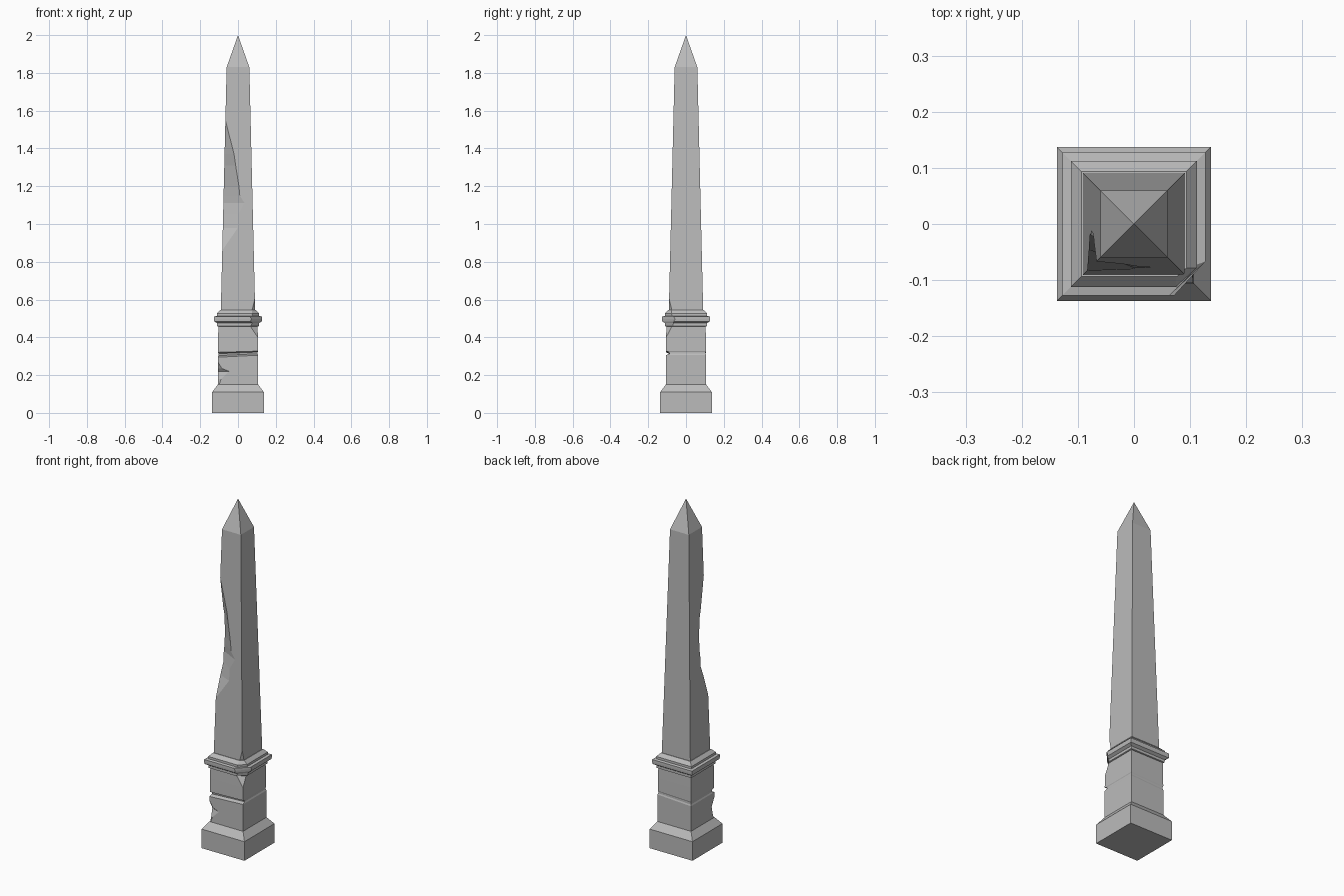
import bpy
import bmesh

cube = bpy.data.objects.get("Cube")
if cube:
    bpy.data.objects.remove(cube, do_unlink=True)

stone = bpy.data.materials.new("grey_stone")
stone.use_nodes = True
stone.diffuse_color = (0.5, 0.5, 0.5, 1)
stone.node_tree.nodes["Principled BSDF"].inputs["Base Color"].default_value = (0.5, 0.5, 0.5, 1)

WHOLE = (0, 0)


def ring(z, h, left=WHOLE, right=WHOLE, inset=0, tilt=0):
    """Square section; left/right are (along front, along side) chips off the front corners."""
    f = -h + inset
    pts = [(-h + left[0], f), (h - right[0], f), (h, f + right[1]),
           (h, h), (-h, h), (-h, f + left[1])]
    return [(x, y, z + tilt * x) for x, y in pts]


def loft(name, sections):
    """Skin a stack of sections into one closed, flat-shaded block."""
    bm = bmesh.new()
    rings = [[bm.verts.new(p) for p in ring(*s)] for s in sections]
    for low, high in zip(rings, rings[1:]):
        for i in range(len(low)):
            j = (i + 1) % len(low)
            bm.faces.new((low[i], low[j], high[j], high[i]))
    bm.faces.new(rings[0][::-1])
    bm.faces.new(rings[-1])
    bmesh.ops.remove_doubles(bm, verts=bm.verts, dist=0.0002)
    bmesh.ops.recalc_face_normals(bm, faces=bm.faces)
    mesh = bpy.data.meshes.new(name)
    bm.to_mesh(mesh)
    bm.free()
    mesh.materials.append(stone)
    obj = bpy.data.objects.new(name, mesh)
    bpy.context.collection.objects.link(obj)


# Base block with sloping top
loft("base", [(0, 0.137), (0.11, 0.137), (0.15, 0.107)])

# Pedestal, cracked across the front, with a chipped lower left corner
loft("pedestal", [
    (0.15, 0.107, (0.008, 0.008)),
    (0.18, 0.107, (0.018, 0.018)),
    (0.22, 0.107, (0.06, 0.026)),
    (0.235, 0.107, (0.022, 0.018)),
    (0.27, 0.107),
    (0.30, 0.107, WHOLE, WHOLE, 0, 0.05),
    (0.308, 0.104, WHOLE, WHOLE, 0.016, 0.05),
    (0.318, 0.104, WHOLE, WHOLE, 0.014, 0.04),
    (0.324, 0.106, WHOLE, WHOLE, 0, 0.03),
    (0.40, 0.105),
    (0.46, 0.104, WHOLE, (0.04, 0.03)),
])

# Stepped cornice, broken at the front left corner of the monument
loft("cornice", [
    (0.458, 0.106, WHOLE, (0.042, 0.032)),
    (0.46, 0.111, WHOLE, (0.046, 0.04)),
    (0.475, 0.111, WHOLE, (0.034, 0.045)),
    (0.485, 0.126, WHOLE, (0.062, 0.062)),
    (0.497, 0.127, WHOLE, (0.055, 0.07)),
    (0.51, 0.127, WHOLE, (0.064, 0.06)),
    (0.513, 0.112, WHOLE, (0.034, 0.04)),
    (0.526, 0.112, WHOLE, (0.038, 0.034)),
    (0.545, 0.094, WHOLE, (0.018, 0.016)),
])


def taper(z):
    return 0.091 - 0.031 * (z - 0.54) / 1.29


# Tapering shaft with a long gouge down its front right edge
gouge = [(0.86, 0, 0), (0.98, 0.08, 0.035), (1.05, 0.08, 0.06),
         (1.11, 0.112, 0.058), (1.15, 0.086, 0.064), (1.2, 0.08, 0.062),
         (1.31, 0.06, 0.055), (1.37, 0.05, 0.038), (1.55, 0, 0)]
loft("shaft",
     [(0.53, taper(0.53), WHOLE, (0.022, 0.018)),
      (0.56, taper(0.56), WHOLE, (0.012, 0.012)),
      (0.605, taper(0.605))]
     + [(z, taper(z), (a, b)) for z, a, b in gouge]
     + [(1.83, 0.06)])

# Pointed cap
loft("pyramid_cap", [(1.83, 0.06), (2.0, 0)])
